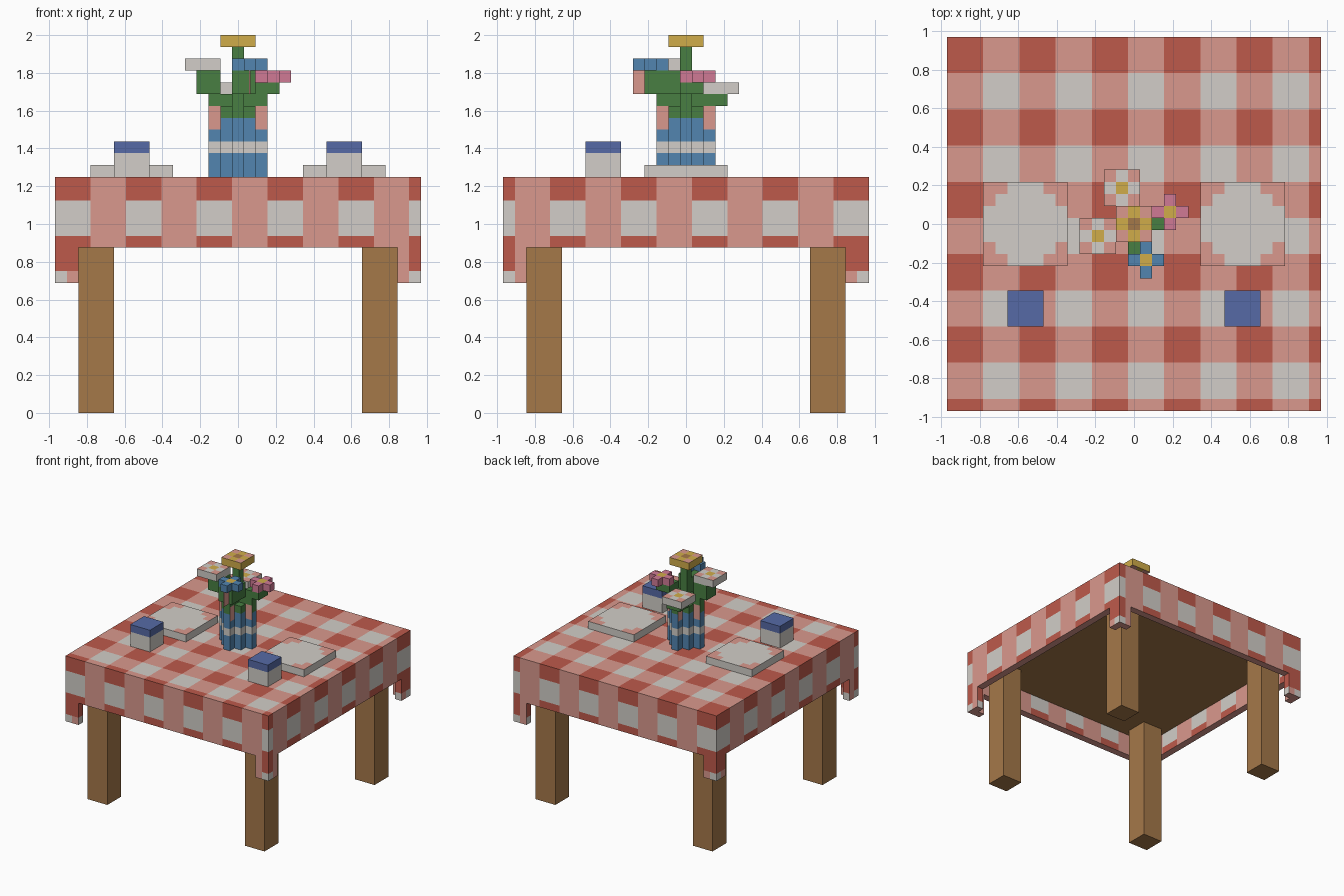
import bpy, bmesh
from mathutils import Vector

UNIT = 1 / 16          # one block of the model

if "Cube" in bpy.data.objects:
    bpy.data.objects.remove(bpy.data.objects["Cube"], do_unlink=True)

PALETTE = {
    "gingham red": "BE5A4B", "gingham pink": "DA998D", "china white": "D2CEC8",
    "oak wood": "A57849", "napkin blue": "566AA6", "vase blue": "5285B0",
    "leaf green": "487F42", "petal yellow": "D0AC4A", "petal rose": "D07A95",
}


def linear(hex_code):
    srgb = [int(hex_code[i:i + 2], 16) / 255 for i in (0, 2, 4)]
    return [((c + 0.055) / 1.055) ** 2.4 for c in srgb] + [1]


MATS = {}
for name, code in PALETTE.items():
    mat = bpy.data.materials.new(name)
    mat.use_nodes = True
    mat.diffuse_color = linear(code)
    bsdf = mat.node_tree.nodes["Principled BSDF"]
    bsdf.inputs["Base Color"].default_value = linear(code)
    bsdf.inputs["Roughness"].default_value = 0.9
    MATS[name] = mat


def make(name, boxes, colour, cuts=()):
    """Boxes are (centre, size) in blocks; colour is a name or a rule(centre, normal)."""
    bm = bmesh.new()
    for centre, size in boxes:
        new = bmesh.ops.create_cube(bm, size=1)["verts"]
        for v in new:
            v.co = Vector(c + p * s for c, p, s in zip(centre, v.co, size))
    for axis, values in cuts:
        normal = Vector((axis == "x", axis == "y", axis == "z"))
        for value in values:
            bmesh.ops.bisect_plane(bm, geom=bm.verts[:] + bm.edges[:] + bm.faces[:],
                                   plane_co=normal * value, plane_no=normal)
    bm.normal_update()
    mesh = bpy.data.meshes.new(name)
    used = []
    for f in bm.faces:
        key = colour if isinstance(colour, str) else colour(f.calc_center_median(), f.normal)
        if key not in used:
            used.append(key)
            mesh.materials.append(MATS[key])
        f.material_index = used.index(key)
    bmesh.ops.scale(bm, vec=(UNIT,) * 3, verts=bm.verts[:])
    bm.to_mesh(mesh)
    bm.free()
    obj = bpy.data.objects.new(name, mesh)
    bpy.context.collection.objects.link(obj)
    return obj


def span(x0, x1, y0, y1, z0, z1):
    return ((x0 + x1) / 2, (y0 + y1) / 2, (z0 + z1) / 2), (x1 - x0, y1 - y0, z1 - z0)


SIDES = (-1, 1)

# Table board and legs
make("table_board", [((0, 0, 18), (29, 29, 2))], "oak wood")
for sx, side in ((-1, "right"), (1, "left")):
    for sy, end in ((-1, "front"), (1, "back")):
        make(f"{end}_{side}_leg", [((12 * sx, 12 * sy, 8.5), (3, 3, 17))], "oak wood")


# Checked tablecloth: top sheet, four skirts and L-shaped corner drops
def gingham(c, n):
    col, row = int((c.x + 15.5) // 3) % 2, int((15.5 - c.y) // 3) % 2
    if n.z > 0.5:
        return ("gingham red", "gingham pink", "china white")[col + row]
    if n.z < -0.5:
        return "gingham pink"
    if c.z < 12:
        outer = abs(c.x if abs(n.y) > 0.5 else c.y) > 14.5
        return "china white" if outer else "gingham pink"
    if (col if abs(n.y) > 0.5 else row):
        return "gingham pink"
    return "china white" if 15 < c.z < 18 else "gingham red"


cloth = [((0, 0, 19.5), (31, 31, 1))]
for s in SIDES:
    cloth += [((0, 15 * s, 16.5), (31, 1, 5)), ((15 * s, 0, 16.5), (1, 29, 5))]
    for t in SIDES:
        cloth += [((x * s, y * t, 12.5), (1, 1, 3)) for x, y in ((15, 15), (14, 15), (15, 14))]
stripes = [-15.5 + 3 * k for k in range(1, 11)]
make("tablecloth", cloth, gingham,
     [("x", stripes), ("y", [-v for v in stripes]), ("z", (12, 15, 18))])

# Plates with rounded painted centres, and cups with blue tops
for s, side in ((-1, "right"), (1, "left")):
    def plate_rule(c, n, s=s):
        corner = n.z > 0.5 and abs(c.x - 9 * s) + abs(c.y) > 4.5
        return "gingham pink" if corner else "china white"

    steps = (-2.5, -1.5, 1.5, 2.5)
    make(f"{side}_plate", [((9 * s, 0, 20.5), (7, 7, 1))], plate_rule,
         [("x", [9 * s + v for v in steps]), ("y", steps)])
    make(f"{side}_cup", [((9 * s, -7, 21.5), (3, 3, 3))],
         lambda c, n: "napkin blue" if c.z > 22 else "china white", [("z", (22,))])


# Stepped round vase with a white band and a leafy rim
def vase_rule(c, n):
    if c.z < 24:
        return "china white" if 22 < c.z < 23 else "vase blue"
    tip = max(abs(c.x), abs(c.y)) > 1.6
    outward = max(abs(c.x), abs(c.y)) > 2.4
    if tip and not outward:
        return "gingham pink"
    return "vase blue" if c.z < 25 else "leaf green"


vase = [((0, 0, 23), (3, 3, 6))]
for s in SIDES:
    vase += [((2 * s, 0, 23), (1, 1, 6)), ((0, 2 * s, 23), (1, 1, 6))]
make("vase", vase, vase_rule, [("z", (22, 23, 24, 25))])

# Stems and leaves
make("centre_stem", [span(-.5, .5, -.5, .5, 26, 31)], "leaf green")
make("right_stem", [span(-2.5, -.5, -.5, .5, 26, 27),
                    span(-3.5, -1.5, -1.5, .5, 27, 29)], "leaf green")
make("left_stem", [span(.5, 2.5, -.5, .5, 26, 27),
                   span(1.5, 3.5, -.5, 1.5, 27, 28)], "leaf green")
make("front_stem", [span(-.5, .5, -2.5, -.5, 26, 27),
                    span(-.5, 1.5, -3.5, -.5, 27, 29)], "leaf green")
make("back_stem", [span(-.5, .5, .5, 3.5, 26, 27),
                   span(-1.5, -.5, 1.5, 3.5, 26, 27)], "leaf green")
make("front_sepal", [span(.95, 1.05, -4.5, -3.5, 27, 29)], "gingham pink")


# Flowers: square slabs with painted corners, or open plus shapes
def flower(name, x, y, z, petal, heart, plus=False):
    def rule(c, n):
        u, v = abs(c.x - x), abs(c.y - y)
        if abs(n.z) > 0.5 and u < 0.4 and v < 0.4:
            return heart
        if abs(n.z) > 0.5 and u > 0.6 and v > 0.6:
            return "gingham pink"
        return petal

    if plus:
        boxes = [((x, y, z), (1, 1, 1))]
        for s in SIDES:
            boxes += [((x + s, y, z), (1, 1, 1)), ((x, y + s, z), (1, 1, 1))]
        make(name, boxes, rule)
    else:
        make(name, [((x, y, z), (3, 3, 1))], rule,
             [("x", (x - .5, x + .5)), ("y", (y - .5, y + .5))])


flower("yellow_flower", 0, 0, 31.5, "petal yellow", "oak wood")
flower("right_white_flower", -3, -1, 29.5, "china white", "petal yellow")
flower("back_white_flower", -1, 3, 27.5, "china white", "petal yellow")
flower("rose_flower", 3, 1, 28.5, "petal rose", "petal yellow", plus=True)
flower("blue_flower", 1, -3, 29.5, "vase blue", "petal yellow", plus=True)
